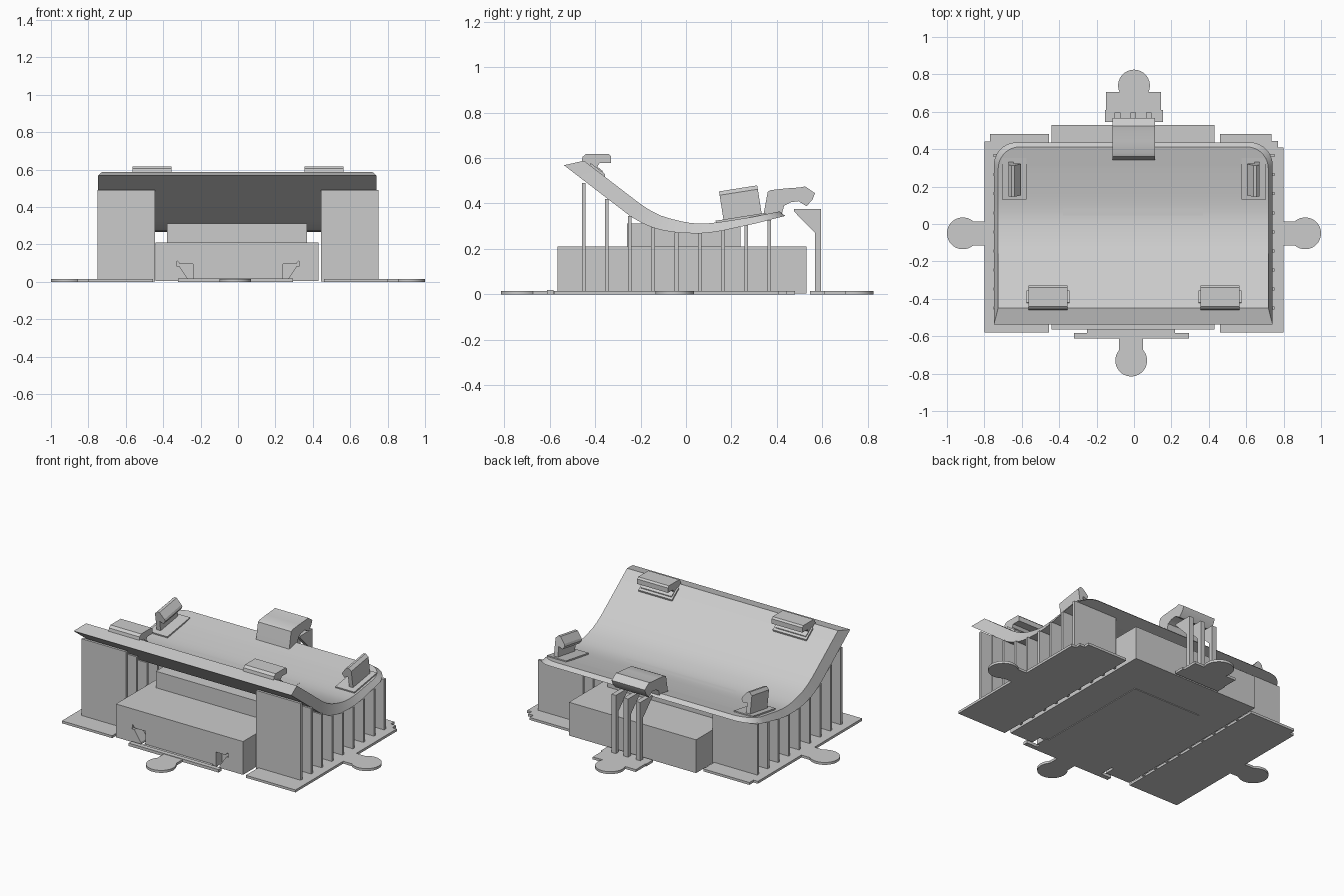
import bpy, bmesh, math
from mathutils import Matrix, Vector

if "Cube" in bpy.data.objects:
    bpy.data.objects.remove(bpy.data.objects["Cube"])

grey = bpy.data.materials.new("plain grey")
grey.diffuse_color = (0.6, 0.6, 0.6, 1)
grey.use_nodes = True
grey.node_tree.nodes["Principled BSDF"].inputs["Base Color"].default_value = grey.diffuse_color


def finish(name, bm, smooth=None):
    bmesh.ops.recalc_face_normals(bm, faces=bm.faces)
    me = bpy.data.meshes.new(name)
    bm.to_mesh(me)
    bm.free()
    me.materials.append(grey)
    ob = bpy.data.objects.new(name, me)
    bpy.context.collection.objects.link(ob)
    if smooth:
        bpy.ops.object.select_all(action='DESELECT')
        ob.select_set(True)
        bpy.context.view_layer.objects.active = ob
        bpy.ops.object.shade_smooth_by_angle(angle=math.radians(smooth))
    return ob


def prism(name, pts, axis, a, b, smooth=None, tilt=None):
    """Extrude a flat outline along an axis from a to b."""
    place = {'x': lambda p, t: (t, p[0], p[1]),
             'y': lambda p, t: (p[0], t, p[1]),
             'z': lambda p, t: (p[0], p[1], t)}[axis]
    bm = bmesh.new()
    lo = [bm.verts.new(place(p, a)) for p in pts]
    hi = [bm.verts.new(place(p, b)) for p in pts]
    n = len(pts)
    bm.faces.new(lo)
    bm.faces.new(hi)
    for i in range(n):
        j = (i + 1) % n
        bm.faces.new((lo[i], lo[j], hi[j], hi[i]))
    if tilt:
        centre, angle = tilt
        bmesh.ops.rotate(bm, verts=bm.verts, cent=centre,
                         matrix=Matrix.Rotation(angle, 3, 'X'))
    return finish(name, bm, smooth)


def box(name, x0, x1, y0, y1, z0, z1, tilt=None):
    return prism(name, [(x0, y0), (x1, y0), (x1, y1), (x0, y1)], 'z', z0, z1, tilt=tilt)


def round_tab(name, cx, cy, direction, neck, z1=0.015):
    """Round pull tab with a straight neck reaching back towards the base."""
    r, w, heading = 0.085, 0.064, math.radians(direction)
    half = math.pi - math.asin(w / r)
    local = [(r * math.cos(t), r * math.sin(t))
             for t in [-half + 2 * half * i / 32 for i in range(33)]]
    local += [(-neck, w), (-neck, -w)]
    c, s = math.cos(heading), math.sin(heading)
    pts = [(cx + c * x - s * y, cy + s * x + c * y) for x, y in local]
    prism(name, pts, 'z', 0, z1, 30)


# Ground plates with stepped rear corners
prism("left_base_plate", [(-0.80, -0.58), (-0.455, -0.58), (-0.455, 0.48), (-0.77, 0.48),
                          (-0.77, 0.44), (-0.80, 0.44)], 'z', 0, 0.015)
prism("right_base_plate", [(0.46, -0.58), (0.80, -0.58), (0.80, 0.41), (0.77, 0.41),
                           (0.77, 0.445), (0.735, 0.445), (0.735, 0.48), (0.46, 0.48)],
      'z', 0, 0.015)
round_tab("left_tab", -0.915, -0.05, 180, 0.115)
round_tab("right_tab", 0.915, -0.05, 0, 0.115)
round_tab("front_tab", -0.015, -0.73, -90, 0.12)
round_tab("rear_tab", 0, 0.74, 90, 0.04)

# Central housing with a dovetail slot in its front
housing = box("housing", -0.44, 0.43, -0.565, 0.53, 0.004, 0.21)
cutter = prism("slot_cutter", [(-0.27, -0.02), (-0.27, 0.018), (-0.315, 0.085), (-0.33, 0.085),
                               (-0.325, 0.112), (-0.31, 0.095), (0.31, 0.095), (0.325, 0.112),
                               (0.33, 0.085), (0.315, 0.085), (0.27, 0.018), (0.27, -0.02)],
               'y', -0.7, -0.50)
cutter.hide_render = True
cutter.hide_viewport = True
cut = housing.modifiers.new("slot", 'BOOLEAN')
cut.operation = 'DIFFERENCE'
cut.solver = 'EXACT'
cut.object = cutter
box("upper_housing", -0.38, 0.37, -0.26, 0.24, 0.20, 0.312)
box("slot_insert", -0.24, 0.24, -0.56, -0.48, 0.0, 0.095)
box("slide_plate", -0.25, 0.22, -0.588, 0.27, 0, 0.012)
box("front_bar", -0.32, 0.295, -0.612, -0.583, 0, 0.018)

# Rows of upright fins on both sides
fins = [(-0.45, 0.49), (-0.348, 0.42), (-0.247, 0.345), (-0.145, 0.295), (-0.042, 0.273),
        (0.06, 0.27), (0.163, 0.28), (0.265, 0.302), (0.366, 0.328)]
for i, (y, top) in enumerate(fins):
    box(f"left_fin_{i}", -0.75, -0.445, y - 0.008, y + 0.008, 0.003, top)
    box(f"right_fin_{i}", 0.445, 0.75, y - 0.008, y + 0.008, 0.003, top)

# Curved tray: paired underside and top points (y, z), lofted with rounded rear corners
pairs = [((-0.537, 0.568), (-0.449, 0.588)), ((-0.24, 0.34), (-0.20, 0.397)),
         ((-0.19, 0.312), (-0.155, 0.368)), ((-0.14, 0.291), (-0.11, 0.346)),
         ((-0.09, 0.279), (-0.065, 0.332)), ((-0.04, 0.272), (-0.02, 0.321)),
         ((0.01, 0.269), (0.02, 0.314)), ((0.06, 0.268), (0.06, 0.311)),
         ((0.11, 0.272), (0.105, 0.313)), ((0.16, 0.280), (0.15, 0.318)),
         ((0.316, 0.314), (0.296, 0.341))]
end = ((0.436, 0.345), (0.412, 0.365))
start = pairs[-1]
rows = [(b, t, 0.0) for b, t in pairs]
for k in range(1, 11):
    a = math.pi / 2 * k / 10
    b, t = (tuple(Vector(s).lerp(Vector(e), math.sin(a))) for s, e in zip(start, end))
    rows.append((b, t, 0.12 * (1 - math.cos(a))))
bm = bmesh.new()
rings = []
for (by, bz), (ty, tz), inset in rows:
    wb, wt, c = 0.745 - inset, 0.722 - inset * 0.95, -0.004
    rings.append([bm.verts.new(p) for p in ((c - wb, by, bz), (c + wb, by, bz),
                                            (c + wt, ty, tz), (c - wt, ty, tz))])
for p, q in zip(rings, rings[1:]):
    for i in range(4):
        j = (i + 1) % 4
        bm.faces.new((p[i], p[j], q[j], q[i]))
bm.faces.new(rings[0])
bm.faces.new(rings[-1])
finish("curved_tray", bm, 25)

# Front hooks holding the raised lip
hook = [(-0.46, 0.578), (-0.455, 0.605), (-0.44, 0.618), (-0.34, 0.618), (-0.33, 0.608),
        (-0.33, 0.578), (-0.38, 0.578), (-0.39, 0.562), (-0.366, 0.542), (-0.37, 0.51),
        (-0.43, 0.55)]
for side, x0, x1 in (("left", -0.565, -0.355), ("right", 0.355, 0.565)):
    prism(f"{side}_front_hook", hook, 'x', x0, x1)
    prism(f"{side}_front_hook_pad", [(-0.425, 0.56), (-0.42, 0.578), (-0.355, 0.528),
                                     (-0.36, 0.51)], 'x', x0 - 0.01, x1 + 0.01)

# Side clips with inward noses, tilted with the tray
clip = [(0.645, 0.32), (0.645, 0.405), (0.618, 0.395), (0.605, 0.415), (0.61, 0.428),
        (0.64, 0.465), (0.655, 0.467), (0.672, 0.45), (0.672, 0.32)]
tilt = ((0, 0.245, 0.335), math.radians(9))
for side, s in (("left", -1), ("right", 1)):
    prism(f"{side}_clip", [(s * x, z) for x, z in clip], 'y', 0.165, 0.335, tilt=tilt)
    x0, x1 = sorted((s * 0.575, s * 0.705))
    box(f"{side}_clip_pad", x0, x1, 0.13, 0.355, 0.318, 0.342, tilt)

# Rear latch, its posts and foot
latch = [(0.34, 0.345), (0.352, 0.41), (0.36, 0.452), (0.375, 0.459), (0.44, 0.466), (0.50, 0.470),
         (0.524, 0.475), (0.568, 0.445), (0.555, 0.414), (0.53, 0.388), (0.495, 0.41),
         (0.46, 0.405), (0.432, 0.39), (0.42, 0.348)]
prism("rear_latch", latch, 'x', -0.115, 0.112, 25)
post = [(0.595, 0), (0.595, 0.375), (0.475, 0.375), (0.475, 0.365), (0.568, 0.27), (0.568, 0)]
for i, x in enumerate((-0.088, -0.005, 0.078)):
    prism(f"rear_post_{i}", post, 'x', x - 0.015, x + 0.015)
prism("rear_foot", [(-0.155, 0.545), (0.155, 0.545), (0.155, 0.61), (0.145, 0.61),
                    (0.145, 0.705), (-0.15, 0.705), (-0.15, 0.61), (-0.155, 0.61)],
      'z', 0, 0.0148)
